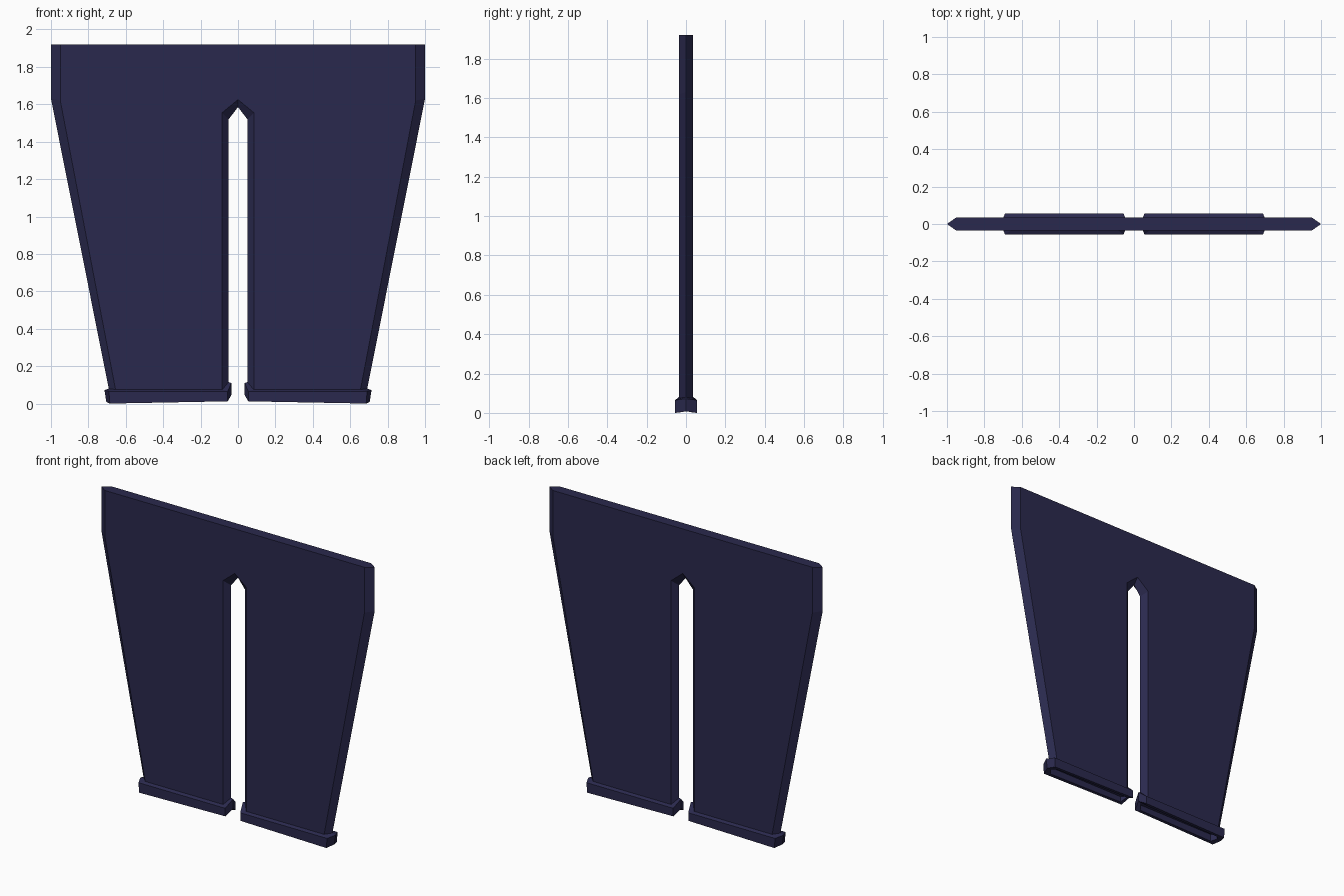
import bpy

if "Cube" in bpy.data.objects:
    bpy.data.objects.remove(bpy.data.objects["Cube"])

navy = bpy.data.materials.new("navy_cloth")
navy.diffuse_color = (0.023, 0.022, 0.075, 1)
navy.use_nodes = True
navy.node_tree.nodes["Principled BSDF"].inputs["Base Color"].default_value = navy.diffuse_color


def mirrored_object(name, verts, faces):
    mesh = bpy.data.meshes.new(name)
    mesh.from_pydata(verts, [], faces)
    mesh.materials.append(navy)
    obj = bpy.data.objects.new(name, mesh)
    bpy.context.collection.objects.link(obj)
    mod = obj.modifiers.new("mirror", 'MIRROR')
    mod.use_clip = True
    return obj


# Trouser body: flat front and back panels joined by a pointed side ridge
panel = [(0, 1.92), (0, 1.625), (0.085, 1.555), (0.085, 0.05),
         (0.65, 0.05), (0.95, 1.62), (0.95, 1.92)]
ridge = [(0, 1.92), (0, 1.585), (0.05, 1.52), (0.05, 0.05),
         (0.685, 0.05), (1.0, 1.63), (1.0, 1.92)]
n = len(panel)
verts = ([(x, -0.035, z) for x, z in panel] + [(x, 0, z) for x, z in ridge]
         + [(x, 0.035, z) for x, z in panel])
faces = [tuple(range(n)), tuple(reversed(range(2 * n, 3 * n)))]
for row in (0, n):
    for i in range(1, n):  # the first edge lies on the mirror plane
        j = (i + 1) % n
        faces.append((row + j, row + i, row + n + i, row + n + j))
mirrored_object("trouser_body", verts, faces)


# Cuff: six-sided sleeve with pointed ends, hollow underneath
def ring(inner_tip, inner, outer, outer_tip, depth):
    (xa, za), (xb, zb), (xc, zc), (xd, zd) = inner_tip, inner, outer, outer_tip
    return [(xa, 0, za), (xb, -depth, zb), (xc, -depth, zc),
            (xd, 0, zd), (xc, depth, zc), (xb, depth, zb)]


rings = [
    ring((0.05, 0.115), (0.085, 0.075), (0.655, 0.075), (0.69, 0.08), 0.034),
    ring((0.036, 0.11), (0.055, 0.065), (0.69, 0.065), (0.714, 0.072), 0.055),
    ring((0.036, 0.045), (0.055, 0.012), (0.685, 0.0), (0.704, 0.008), 0.055),
    ring((0.056, 0.042), (0.08, 0.012), (0.65, 0.002), (0.675, 0.01), 0.034),
    ring((0.056, 0.07), (0.08, 0.055), (0.65, 0.055), (0.675, 0.06), 0.034),
]
verts = [v for r in rings for v in r]
faces = [(29, 28, 27, 26, 25, 24)]
for r in range(len(rings) - 1):
    for i in range(6):
        j = (i + 1) % 6
        faces.append((r * 6 + j, r * 6 + i, r * 6 + 6 + i, r * 6 + 6 + j))
mirrored_object("cuffs", verts, faces)
